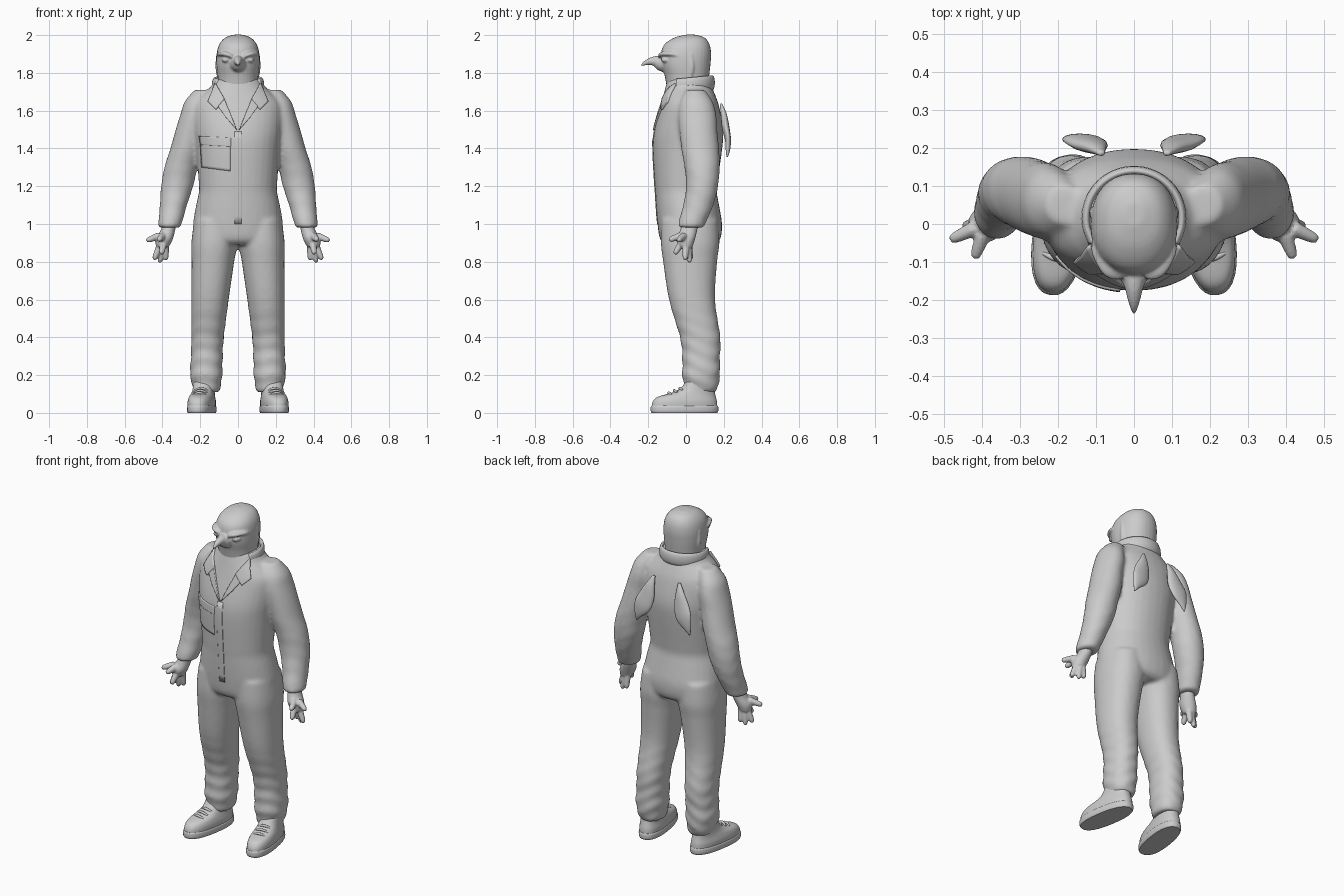
import bpy, bmesh, math
from mathutils import Vector, Matrix
from mathutils.bvhtree import BVHTree

cube = bpy.data.objects.get("Cube")
if cube:
    bpy.data.objects.remove(cube)

TAU = math.tau
grey = bpy.data.materials.new("plain grey")
grey.use_nodes = True
grey.diffuse_color = (0.6, 0.6, 0.6, 1)
grey.node_tree.nodes["Principled BSDF"].inputs["Base Color"].default_value = (0.6, 0.6, 0.6, 1)


def smooth_keys(keys, steps):
    """Catmull-Rom resampling of key tuples."""
    out = []
    for i in range(len(keys) - 1):
        quad = [keys[max(i - 1, 0)], keys[i], keys[i + 1], keys[min(i + 2, len(keys) - 1)]]
        for k in range(steps):
            t = k / steps
            out.append([0.5 * (2 * b + (c - a) * t + (2 * a - 5 * b + 4 * c - d) * t * t
                               + (3 * b - a - 3 * c + d) * t ** 3) for a, b, c, d in zip(*quad)])
    return out + [list(keys[-1])]


def skin(bm, rings):
    """Bridge rings of points into a closed body."""
    rows = [[bm.verts.new(p) for p in ring] for ring in rings]
    n = len(rows[0])
    for a, b in zip(rows, rows[1:]):
        for i in range(n):
            bm.faces.new((a[i], a[(i + 1) % n], b[(i + 1) % n], b[i]))
    bm.faces.new(rows[0][::-1])
    bm.faces.new(rows[-1])


def loft(bm, keys, steps=4, power=2.0, sides=32, fold=0.0, fold_top=9):
    """Level sections: x, y, z, half width, half depth. Cloth folds by height."""
    rings = []
    for x, y, z, rx, ry in smooth_keys(keys, steps):
        ring = []
        for i in range(sides):
            a = TAU * i / sides
            c, s = math.cos(a), math.sin(a)
            amp = fold * max(0, min(1, (fold_top - z) * 3))
            w = 1 + amp * math.sin(z * 75 + 2.2 * math.sin(a + 1) + 1.5 * math.sin(2 * a))
            ring.append((x + rx * w * math.copysign(abs(c) ** (2 / power), c),
                         y + ry * w * math.copysign(abs(s) ** (2 / power), s), z))
        rings.append(ring)
    skin(bm, rings)


def tube(bm, keys, steps=4, sides=12, up=(0, 0, 1)):
    """Sections square to a path: x, y, z, side radius, up radius."""
    pts = smooth_keys(keys, steps)
    rings = []
    for i, p in enumerate(pts):
        a, b = pts[max(i - 1, 0)], pts[min(i + 1, len(pts) - 1)]
        t = (Vector(b[:3]) - Vector(a[:3])).normalized()
        side = t.cross(Vector(up)).normalized()
        top = side.cross(t)
        rings.append([Vector(p[:3]) + side * p[3] * math.cos(TAU * k / sides)
                      + top * p[4] * math.sin(TAU * k / sides) for k in range(sides)])
    skin(bm, rings)


def mirror(bm):
    new = bmesh.ops.duplicate(bm, geom=bm.verts[:] + bm.edges[:] + bm.faces[:])["geom"]
    bmesh.ops.scale(bm, vec=(-1, 1, 1), verts=[g for g in new if isinstance(g, bmesh.types.BMVert)])


def finish(name, bm, voxel=0, blur=0, thick=0):
    bmesh.ops.recalc_face_normals(bm, faces=bm.faces)
    for f in bm.faces:
        f.smooth = True
    me = bpy.data.meshes.new(name)
    bm.to_mesh(me)
    bm.free()
    me.materials.append(grey)
    ob = bpy.data.objects.new(name, me)
    bpy.context.collection.objects.link(ob)
    if thick:
        mod = ob.modifiers.new("thickness", "SOLIDIFY")
        mod.thickness, mod.offset = thick, 0
    if voxel:
        mod = ob.modifiers.new("blend", "REMESH")
        mod.mode, mod.voxel_size, mod.use_smooth_shade = "VOXEL", voxel, True
    if blur:
        mod = ob.modifiers.new("soften", "SMOOTH")
        mod.factor, mod.iterations = 0.5, blur
    return ob


# Coverall: sleeves and trouser legs, then the trunk, blended together
bm = bmesh.new()
loft(bm, [(.18, .05, 1.71, .05, .05), (.215, .055, 1.65, .066, .085), (.23, .06, 1.58, .075, .1),
          (.25, .065, 1.5, .08, .1), (.272, .075, 1.4, .086, .1), (.302, .085, 1.3, .088, .093),
          (.322, .085, 1.2, .085, .085), (.342, .065, 1.1, .072, .08), (.36, .03, 1, .062, .072),
          (.361, .028, .98, .056, .066)], fold=.015, fold_top=1.45)
loft(bm, [(.122, .02, 1.02, .11, .15), (.125, .022, .9, .122, .155), (.133, .022, .8, .113, .143),
          (.148, .032, .6, .099, .122), (.161, .075, .4, .086, .107), (.165, .08, .3, .084, .1),
          (.168, .08, .2, .085, .1), (.166, .08, .14, .074, .09), (.166, .08, .11, .066, .08)],
     steps=8, power=2.2, fold=.035, fold_top=.62)
mirror(bm)
loft(bm, [(0, .015, 1.77, .118, .112), (0, .015, 1.72, .15, .125), (0, .018, 1.68, .195, .138),
          (0, .02, 1.62, .238, .156), (0, .015, 1.5, .235, .182), (0, .008, 1.4, .222, .184),
          (0, 0, 1.22, .208, .167), (0, 0, 1.17, .207, .163), (0, .008, 1.1, .222, .167),
          (0, .02, 1, .238, .171), (0, .022, .92, .232, .16), (0, .022, .89, .2, .13)], power=2.15)
suit = finish("coverall", bm, voxel=.011, blur=6)

# Bird head with beak, brows, eyes and cheek ridges
bm = bmesh.new()
tube(bm, [(.03, -.135, 1.888, .012, .01), (.065, -.122, 1.9, .02, .013),
          (.1, -.075, 1.9, .012, .011), (.108, -.04, 1.89, .004, .004)])
tube(bm, [(.052, -.128, 1.868, .004, .006), (.068, -.117, 1.868, .013, .012),
          (.085, -.1, 1.868, .004, .006)])
tube(bm, [(.1, .02, 1.76, .008, .008), (.108, .03, 1.83, .012, .014),
          (.107, .025, 1.9, .008, .01)], up=(0, 1, 0))
mirror(bm)
loft(bm, [(0, -.01, 1.6, .1, .11), (0, .005, 1.7, .104, .107), (0, .005, 1.78, .108, .117),
          (0, 0, 1.84, .114, .129), (0, 0, 1.9, .113, .133), (0, .005, 1.95, .1, .12),
          (0, .018, 1.985, .07, .083), (0, .025, 2.002, .025, .03)], power=2.2)
tube(bm, [(0, -.07, 1.85, .06, .055), (0, -.13, 1.853, .042, .045), (0, -.165, 1.862, .026, .028),
          (0, -.2, 1.858, .017, .017), (0, -.225, 1.847, .009, .01), (0, -.238, 1.838, .003, .004)])
finish("bird_head", bm, voxel=.006, blur=3)

# Hands with palm, fingers and thumb
bm = bmesh.new()
loft(bm, [(.36, .025, 1.02, .038, .042), (.37, .015, .97, .038, .045),
          (.39, 0, .92, .045, .048), (.4, 0, .88, .035, .035)])
for tip in [(.382, .025, .808), (.415, .02, .796), (.445, -.005, .81), (.405, -.06, .84),
            (.42, -.09, .915), (.484, -.042, .912)]:
    tip = Vector(tip)
    root = Vector((.385, .005, .95)).lerp(tip, .35)
    tube(bm, [(*root, .02, .02), (*root.lerp(tip, .55), .017, .017),
              (*root.lerp(tip, .9), .013, .013), (*tip, .005, .005)], up=(0, 1, .3))
mirror(bm)
finish("hands", bm, voxel=.006, blur=2)

# Boots: sole, upper and laces, toes turned outward
turn = Matrix.Translation((.192, -.008, 0)) @ Matrix.Rotation(math.radians(9), 4, "Z")
for name, keys in {
    "boot_soles": [(0, 0, 0, .067, .176), (0, 0, .01, .071, .181), (0, 0, .03, .071, .181),
                   (0, 0, .038, .067, .177)],
    "boot_uppers": [(0, 0, .03, .067, .176), (0, .002, .06, .068, .172), (0, .012, .085, .063, .156),
                    (0, .045, .105, .058, .118), (0, .07, .13, .056, .09), (0, .085, .18, .056, .07)],
}.items():
    bm = bmesh.new()
    loft(bm, keys, power=2.4)
    if name == "boot_uppers":
        for k in range(3):
            y, z = -.085 + .03 * k, .103 + .012 * k
            tube(bm, [(-.035, y + .01, z - .008, .006, .006), (0, y, z + .004, .007, .007),
                      (.035, y + .01, z - .008, .006, .006)])
    bm.transform(turn)
    mirror(bm)
    ob = finish(name, bm)
    ob.data.set_sharp_from_angle(angle=math.radians(50))

# Small folded wings on the back
bm = bmesh.new()
tube(bm, [(.085, .185, 1.635, .008, .006), (.1, .2, 1.58, .028, .016), (.118, .21, 1.51, .05, .02),
          (.14, .222, 1.45, .052, .016), (.165, .222, 1.395, .025, .012),
          (.178, .218, 1.355, .003, .004)], up=(0, 1, 0), sides=16)
mirror(bm)
finish("back_wings", bm)

# Sewn pieces laid onto the coverall
surface = BVHTree.FromObject(suit, bpy.context.evaluated_depsgraph_get())


def patch(name, corners, thick, both=False, n=12):
    """Four x, z corners, spread as a grid on the front of the suit."""
    bm = bmesh.new()
    a, b, c, d = [Vector((x, 0, z)) for x, z in corners]
    rows = []
    for i in range(n + 1):
        row = []
        for j in range(n + 1):
            p = a.lerp(b, i / n).lerp(d.lerp(c, i / n), j / n)
            hit = surface.ray_cast(Vector((p.x, -1, p.z)), Vector((0, 1, 0)))[0]
            row.append(bm.verts.new(hit if hit else p))
        rows.append(row)
    for i in range(n):
        for j in range(n):
            bm.faces.new((rows[i][j], rows[i + 1][j], rows[i + 1][j + 1], rows[i][j + 1]))
    if both:
        mirror(bm)
    finish(name, bm, thick=thick)


patch("lapels", [(.004, 1.495), (.065, 1.565), (.11, 1.63), (.075, 1.67)], .018, True)
patch("collar_flaps", [(.07, 1.66), (.115, 1.605), (.155, 1.645), (.115, 1.74)], .024, True)
patch("chest_pocket", [(-.19, 1.3), (-.04, 1.28), (-.04, 1.45), (-.2, 1.46)], .008)
patch("pocket_flap", [(-.195, 1.42), (-.036, 1.41), (-.036, 1.455), (-.203, 1.465)], .013)
patch("front_placket", [(-.018, 1.0), (.018, 1.0), (.018, 1.49), (-.018, 1.49)], .006)

# Stand-up collar round the back of the neck
bm = bmesh.new()
arc = [math.radians(a) for a in range(-30, 211, 20)]
tube(bm, [(.126 * math.cos(a), .015 + .125 * math.sin(a), 1.735 + .012 * math.sin(a), .013, .04)
          for a in arc])
finish("neck_collar", bm)
